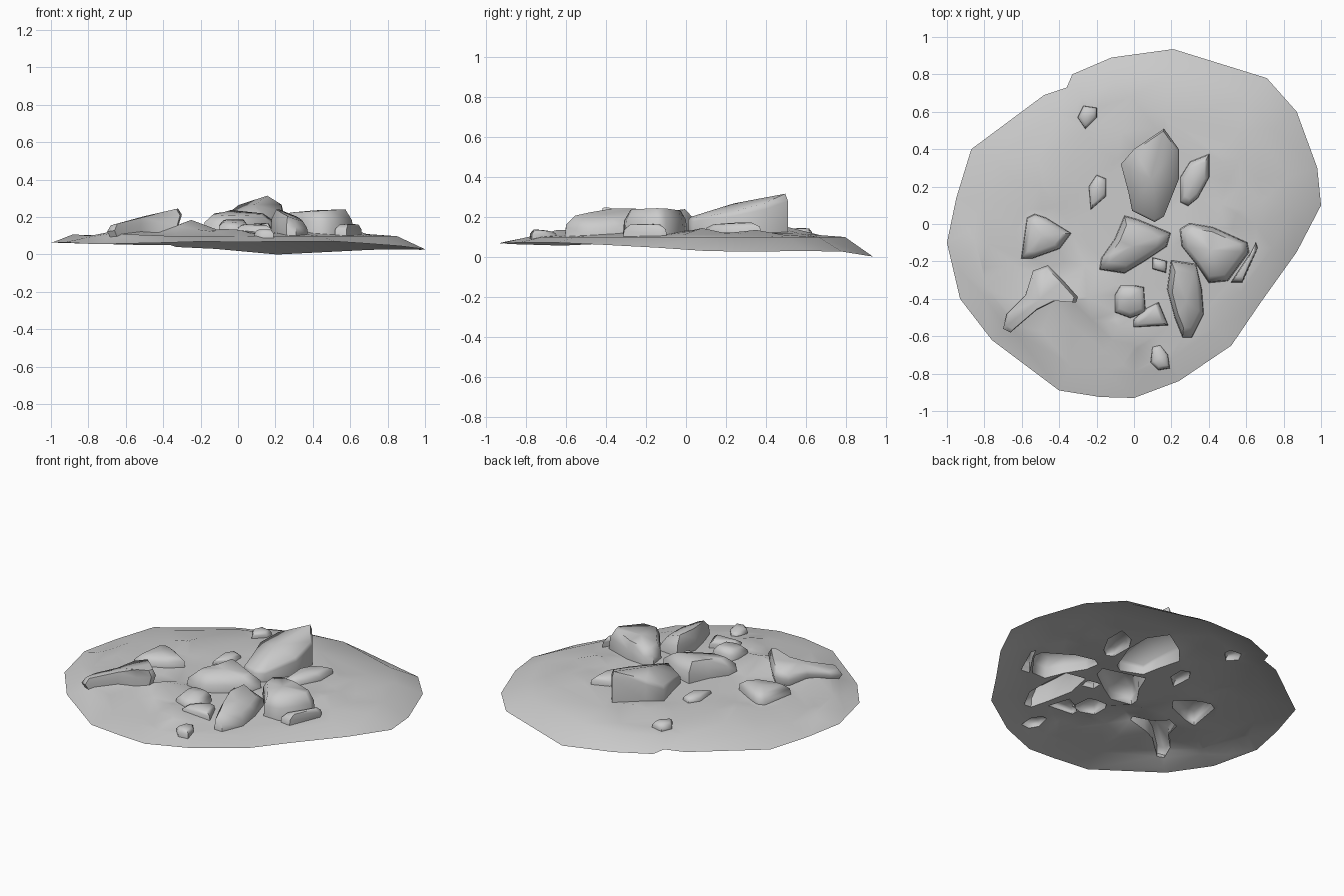
import bpy, math
from mathutils import Vector
from mathutils.geometry import delaunay_2d_cdt

if "Cube" in bpy.data.objects:
    bpy.data.objects.remove(bpy.data.objects["Cube"])

# ground rim (x, y, z)
RIM = [(.21, .935, 0), (.71, .78, .025), (.87, .60, .028), (.98, .30, .025), (1, .10, .028),
       (.87, -.15, .045), (.67, -.43, .06), (.52, -.65, .07), (.24, -.84, .07), (0, -.93, .066),
       (-.18, -.925, .07), (-.40, -.89, .063), (-.76, -.62, .055), (-.93, -.40, .065),
       (-1, -.10, .065), (-.95, .14, .062), (-.87, .40, .06), (-.48, .69, .05),
       (-.36, .73, .05), (-.33, .80, .04), (-.12, .89, .03)]
# soil bumps (x, y, extra height, radius)
BUMPS = [(-.25, -.39, .065, .17), (.57, .35, .02, .14), (.58, .08, .025, .12), (-.5, .2, .03, .14),
         (.0, .5, .03, .18), (-.62, -.42, .03, .2), (-.48, -.08, .03, .16), (-.08, -.55, .02, .15),
         (.25, -.1, .02, .25), (-.88, -.15, .02, .11), (.0, -.65, .02, .12)]


def ground_z(x, y):
    z = .12
    for a, b in zip(RIM, RIM[1:] + RIM[:1]):
        d = a[0] * b[1] - a[1] * b[0]
        u, v = (x * b[1] - y * b[0]) / d, (a[0] * y - a[1] * x) / d
        if u >= -1e-5 and v >= -1e-5:
            r = min(u + v, 1)
            edge = (u * a[2] + v * b[2]) / max(u + v, 1e-6)
            if r > .85:
                k = (r - .85) / .15
                z = .098 * (1 - k) + edge * k
            elif r > .55:
                z = .12 - .022 * (r - .55) / .3
            break
    for bx, by, h, rad in BUMPS:
        z += h * max(0, 1 - math.hypot(x - bx, y - by) / rad)
    return z


def make(name, verts, faces):
    me = bpy.data.meshes.new(name)
    me.from_pydata(verts, [], faces)
    ob = bpy.data.objects.new(name, me)
    bpy.context.collection.objects.link(ob)
    bpy.ops.object.select_all(action='DESELECT')
    ob.select_set(True)
    bpy.context.view_layer.objects.active = ob
    bpy.ops.object.mode_set(mode='EDIT')
    bpy.ops.mesh.select_all(action='SELECT')
    bpy.ops.mesh.normals_make_consistent(inside=False)
    bpy.ops.object.mode_set(mode='OBJECT')
    if sum(p.normal.z * p.area for p in me.polygons) < 0:
        me.flip_normals()
    bpy.ops.object.shade_smooth_by_angle(angle=math.radians(62))
    return ob


HOLES = []


def rock(name, pts, top, gx=0, gy=0, shrink=.72, foot=1.03, roof=0, mid=.55):
    """Open-bottomed stone: footprint, shoulder ring and tilted crown."""
    n = len(pts)
    cx, cy = sum(p[0] for p in pts) / n, sum(p[1] for p in pts) / n

    def ring(s):
        return [(cx + (x - cx) * s, cy + (y - cy) * s) for x, y in pts]

    def crown(x, y):
        z = top + gx * (x - cx) + gy * (y - cy) - roof * abs(x - cx)
        return max(z, ground_z(x, y) + .012)
    base, shoulder, upper = ring(foot), ring(1), ring(shrink)
    HOLES.append(base)
    v = [(x, y, ground_z(x, y)) for x, y in base]
    v += [(x, y, ground_z(x, y) * (1 - mid) + crown(x, y) * mid) for x, y in shoulder]
    v += [(x, y, crown(x, y)) for x, y in upper] + [(cx, cy, crown(cx, cy) + .004)]
    f = []
    for i in range(n):
        j = (i + 1) % n
        f += [(i, j, n + j, n + i), (n + i, n + j, 2 * n + j, 2 * n + i), (2 * n + i, 2 * n + j, 3 * n)]
    make(name, v, f)


# main stones
rock("tall_stone", [(.16, .51), (.24, .40), (.24, .24), (.16, .04), (.11, .01), (-.01, .07),
                    (-.03, .17), (-.07, .32), (0, .40)], .262, .1, .27, .95, 1, .35, .8)
rock("centre_stone", [(-.05, .04), (.02, .02), (.19, -.05), (.17, -.12), (.05, -.20),
                      (-.05, -.26), (-.18, -.24), (-.17, -.18), (-.1, -.08)], .22, -.05, .14)
rock("right_stone", [(.25, -.03), (.30, 0), (.42, -.02), (.60, -.10), (.61, -.15), (.50, -.30),
                     (.40, -.31), (.34, -.22), (.26, -.12)], .232, .06, 0, .82)
rock("front_stone", [(.2, -.2), (.33, -.22), (.36, -.35), (.37, -.48), (.31, -.60), (.26, -.60),
                     (.22, -.5), (.18, -.35)], .208, -.4, .06, .75)
rock("leaning_stone", [(-.46, -.22), (-.38, -.30), (-.30, -.39), (-.31, -.42), (-.42, -.41),
                       (-.52, -.46), (-.66, -.58), (-.70, -.56), (-.68, -.48), (-.58, -.38),
                       (-.54, -.25)], .2, .25, 0, .9, .92)
rock("left_stone", [(-.57, .03), (-.53, .05), (-.47, .03), (-.34, -.05), (-.4, -.13),
                    (-.54, -.18), (-.60, -.18)], .185, .05)
rock("low_front_stone", [(-.1, -.38), (-.07, -.33), (0, -.33), (.05, -.34), (.06, -.47),
                         (-.02, -.5), (-.1, -.47)], .18, 0, .15)
rock("broken_front_stone", [(.07, -.45), (.13, -.42), (.18, -.54), (0, -.55), (.0, -.51)], .16, 0, .1)
rock("back_right_stone", [(.40, .37), (.40, .25), (.34, .14), (.29, .10), (.25, .12), (.25, .25),
                          (.3, .33)], .165, 0, .05)
# small pebbles
rock("front_pebble", [(.1, -.66), (.14, -.65), (.18, -.7), (.19, -.77), (.13, -.78), (.09, -.74)], .13, 0, -.1)
rock("back_pebble", [(-.3, .57), (-.27, .63), (-.2, .62), (-.2, .57), (-.26, .51)], .14)
rock("inner_pebble", [(-.24, .2), (-.2, .26), (-.15, .24), (-.15, .15), (-.23, .08)], .15)
rock("right_pebble", [(.62, -.16), (.65, -.1), (.66, -.13), (.58, -.31), (.52, -.31)], .16)
rock("wedge_pebble", [(.1, -.24), (.17, -.26), (.175, -.2), (.1, -.18)], .165)


def inside(x, y, poly):
    hit = False
    for (ax, ay), (bx, by) in zip(poly, poly[1:] + poly[:1]):
        if (ay > y) != (by > y) and x < ax + (bx - ax) * (y - ay) / (by - ay):
            hit = not hit
    return hit


# ground sheet, triangulated around the stone footprints
pts, edges = [], []
for loop in [[(x * s, y * s) for x, y, _ in RIM] for s in (1, .85)] + HOLES:
    k, n = len(pts), len(loop)
    pts += [Vector(p) for p in loop]
    edges += [(k + i, k + (i + 1) % n) for i in range(n)]
pts += [Vector((x * .55, y * .55)) for x, y, _ in RIM[::2]]
for bx, by, h, rad in BUMPS:
    pts.append(Vector((bx, by)))
    pts += [Vector((bx + rad * math.cos(a), by + rad * math.sin(a))) for a in (.4, 1.65, 2.9, 4.2, 5.4)]
verts, _, tris, *_ = delaunay_2d_cdt(pts, edges, [], 0, 1e-4)
rim2d = [(x, y) for x, y, _ in RIM]
faces = []
for t in tris:
    c = sum((verts[i] for i in t), Vector((0, 0))) / len(t)
    if inside(c.x, c.y, rim2d) and not any(inside(c.x, c.y, h) for h in HOLES):
        faces.append(tuple(t))
make("ground_sheet", [(p.x, p.y, ground_z(p.x, p.y)) for p in verts], faces)
